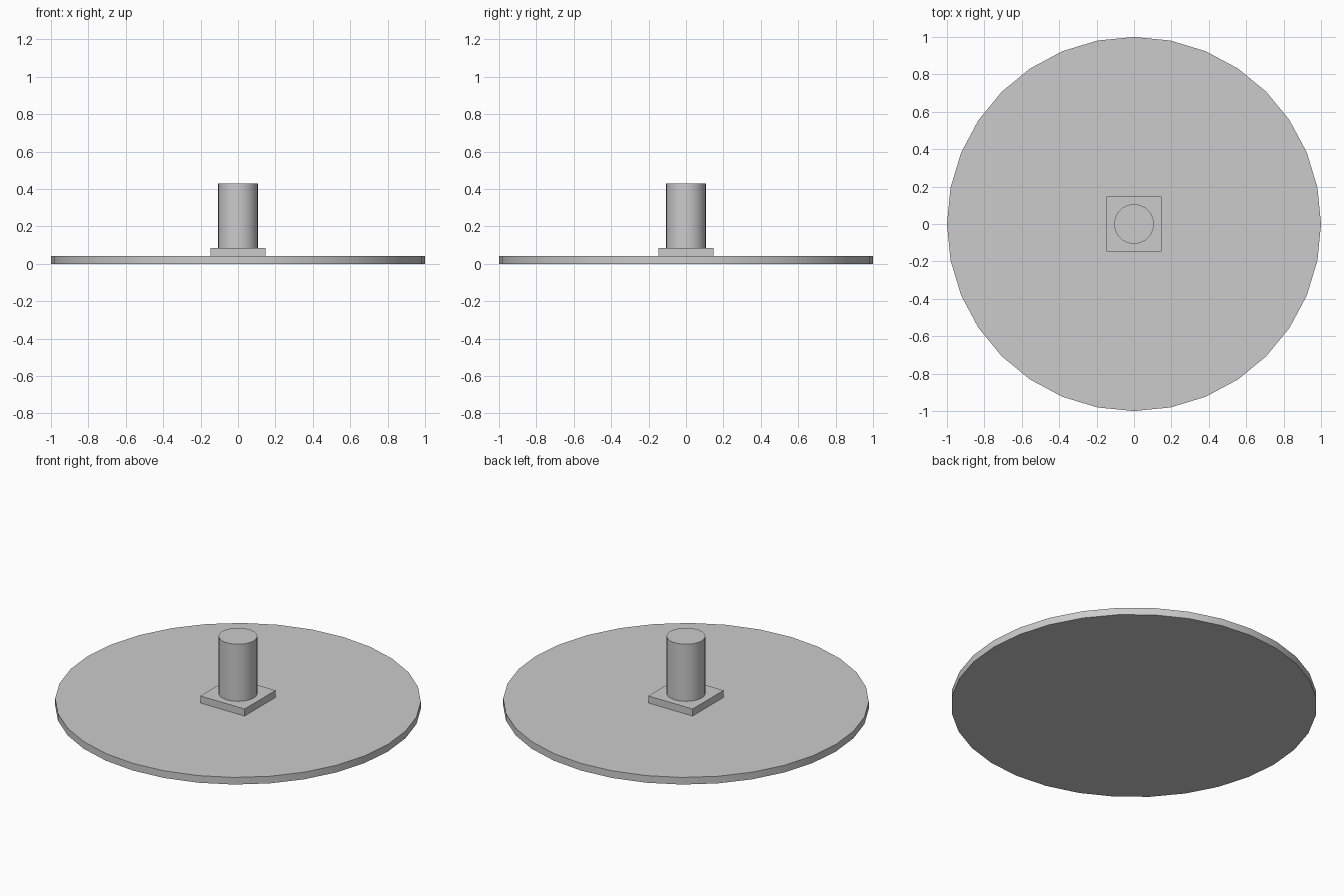
import bpy
import math

cube = bpy.data.objects.get("Cube")
if cube:
    bpy.data.objects.remove(cube, do_unlink=True)

grey = bpy.data.materials.new("plain grey")
grey.use_nodes = True
colour = (0.6, 0.6, 0.6, 1)
grey.diffuse_color = colour
grey.node_tree.nodes["Principled BSDF"].inputs["Base Color"].default_value = colour


def finish(name):
    part = bpy.context.object
    part.name = name
    part.data.materials.append(grey)
    return part


def cylinder(name, radius, bottom, top, sides):
    bpy.ops.mesh.primitive_cylinder_add(
        vertices=sides, radius=radius, depth=top - bottom,
        location=(0, 0, (bottom + top) / 2))
    bpy.ops.object.shade_smooth_by_angle(angle=math.radians(30))
    return finish(name)


# Wide round base
cylinder("base_disc", 1, 0, 0.043, 32)

# Square mounting plate
bpy.ops.mesh.primitive_cube_add(size=1, location=(0, 0, 0.064))
plate = finish("mounting_plate")
plate.scale = (0.295, 0.295, 0.043)

# Upright post
cylinder("post", 0.106, 0.085, 0.43, 32)
